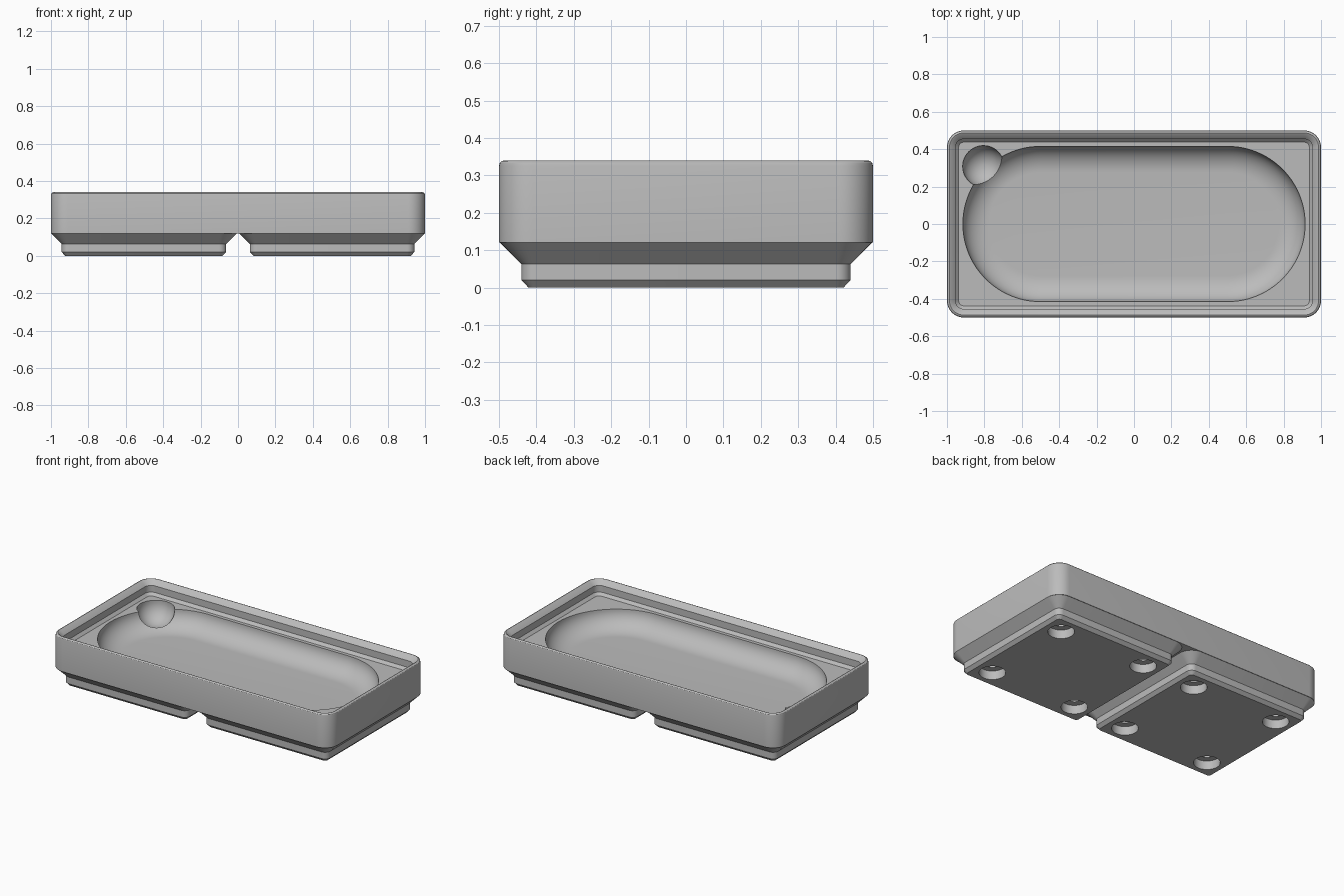
import bpy, bmesh, math

cube = bpy.data.objects.get("Cube")
if cube:
    bpy.data.objects.remove(cube, do_unlink=True)

grey = bpy.data.materials.new("plain grey")
grey.use_nodes = True
GREY = (0.5, 0.5, 0.5, 1)
grey.diffuse_color = GREY
grey.node_tree.nodes["Principled BSDF"].inputs["Base Color"].default_value = GREY


def rounded_rect(hx, hy, r, z, n):
    """Corner points of a rounded rectangle, anticlockwise."""
    pts = []
    for q, (sx, sy) in enumerate(((1, 1), (-1, 1), (-1, -1), (1, -1))):
        for i in range(n + 1):
            a = math.pi / 2 * (q + i / n)
            pts.append((sx * (hx - r) + r * math.cos(a),
                        sy * (hy - r) + r * math.sin(a), z))
    return pts


def loft(name, sections, n=10, at=(0, 0, 0)):
    """Solid skinned through rounded rectangles (hx, hy, radius, z)."""
    bm = bmesh.new()
    rings = [[bm.verts.new(p) for p in rounded_rect(*s, n)] for s in sections]
    for lo, hi in zip(rings, rings[1:]):
        for i in range(len(lo)):
            j = (i + 1) % len(lo)
            bm.faces.new((lo[i], lo[j], hi[j], hi[i]))
    bm.faces.new(rings[0][::-1])
    bm.faces.new(rings[-1])
    bmesh.ops.remove_doubles(bm, verts=bm.verts, dist=1e-5)
    bmesh.ops.recalc_face_normals(bm, faces=bm.faces)
    mesh = bpy.data.meshes.new(name)
    bm.to_mesh(mesh)
    bm.free()
    mesh.materials.append(grey)
    ob = bpy.data.objects.new(name, mesh)
    ob.location = at
    bpy.context.collection.objects.link(ob)
    return ob


def activate(ob):
    bpy.ops.object.select_all(action='DESELECT')
    ob.select_set(True)
    bpy.context.view_layer.objects.active = ob


def cut(ob, cutter):
    """Subtract the cutter from the part and discard it."""
    cutter.hide_render = True
    mod = ob.modifiers.new("cut", 'BOOLEAN')
    mod.operation, mod.solver, mod.object = 'DIFFERENCE', 'EXACT', cutter
    activate(ob)
    bpy.ops.object.modifier_apply(modifier=mod.name)
    bpy.data.objects.remove(cutter, do_unlink=True)


def smooth(ob):
    activate(ob)
    bpy.ops.object.shade_smooth_by_angle(angle=math.radians(30))


# Tray body: outer wall, rounded rim, stepped stacking lip, floor
FLOOR = 0.25
profile = [(0, 0.12), (0, 0.325), (0.002, 0.333), (0.007, 0.338), (0.013, 0.34),
           (0.018, 0.338), (0.0455, 0.31), (0.0455, FLOOR + 0.017), (0.0625, FLOOR)]
body = loft("tray_body", [(1 - d, 0.5 - d, 0.09 - d, z) for d, z in profile])

# Long basin with curved sides
WIDE, DEEP, STEPS = 0.14, 0.115, 14
sections = [(0.915, 0.415, 0.415, 0.3)]
for k in range(STEPS + 1):
    a = math.pi / 2 * k / STEPS
    d = WIDE * (1 - math.cos(a))
    sections.append((0.915 - d, 0.415 - d, 0.415 - d, FLOOR - DEEP * math.sin(a)))
cut(body, loft("basin_cutter", sections, n=24))

# Round finger scoop in the back corner
R = 0.111
scoop = [(R, R, R, 0.3)]
for k in range(STEPS):
    a = math.pi / 2 * k / STEPS
    r = R * math.cos(a)
    scoop.append((r, r, r, FLOOR - 0.01 - R * math.sin(a)))
cut(body, loft("scoop_cutter", scoop, n=12, at=(-0.805, 0.308, 0)))
smooth(body)

# Two stepped feet with four stepped round holes each
foot_profile = [(0.421, 0.019, 0), (0.44, 0.038, 0.02),
                (0.44, 0.038, 0.063), (0.497, 0.09, 0.12)]
for side, x in (("right", -0.503), ("left", 0.503)):
    foot = loft(side + "_foot", [(h, h, r, z) for h, r, z in foot_profile], at=(x, 0, 0))
    for sx in (-1, 1):
        for sy in (-1, 1):
            hole = [(0.078, -0.05), (0.078, 0.057), (0.036, 0.057), (0.036, 0.1)]
            cut(foot, loft("hole_cutter", [(r, r, r, z) for r, z in hole],
                           n=8, at=(x + sx * 0.311, sy * 0.311, 0)))
    smooth(foot)
